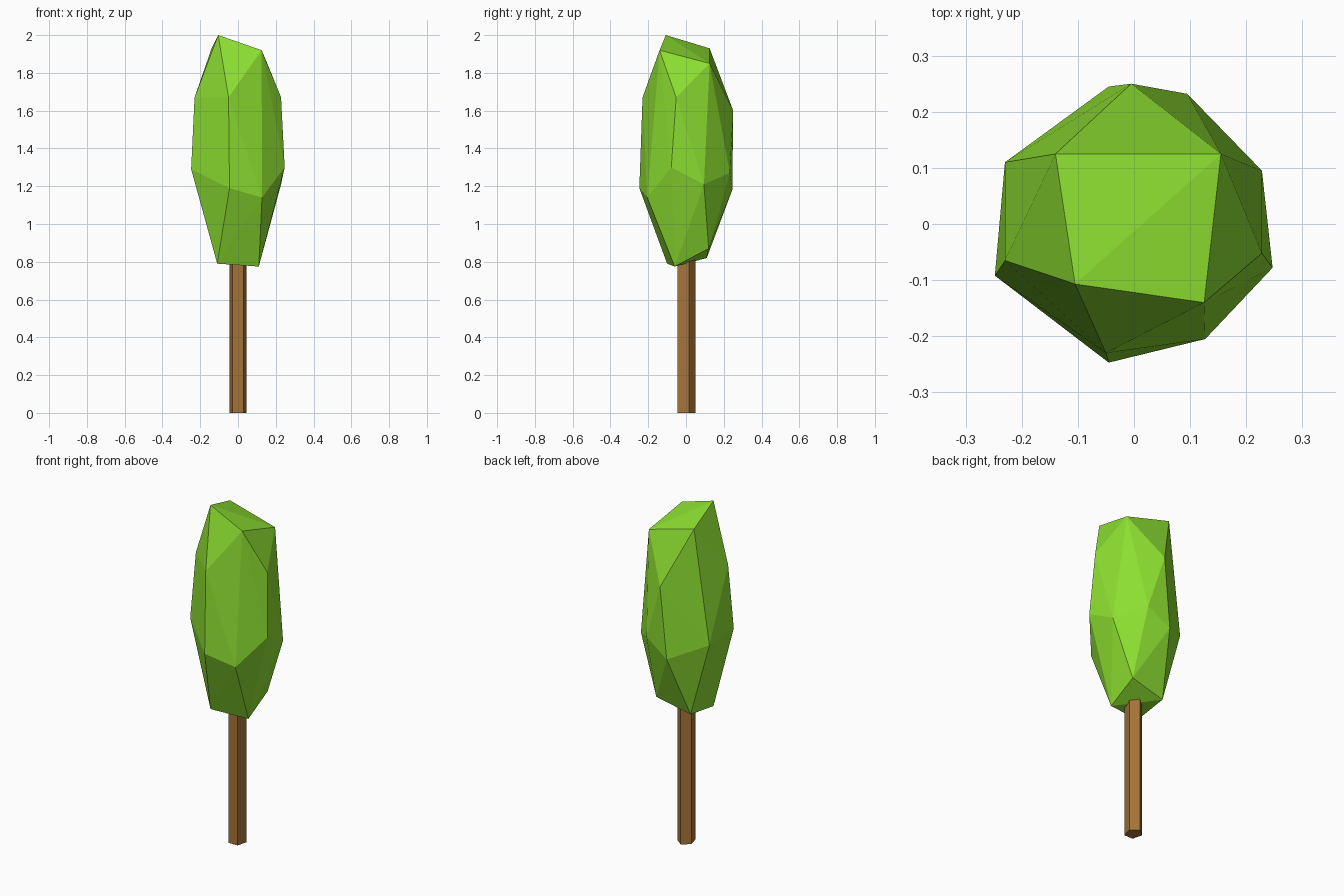
import bpy, bmesh

if "Cube" in bpy.data.objects:
    bpy.data.objects.remove(bpy.data.objects["Cube"])


def material(name, rgb):
    m = bpy.data.materials.new(name)
    m.diffuse_color = (*rgb, 1)
    m.use_nodes = True
    m.node_tree.nodes["Principled BSDF"].inputs["Base Color"].default_value = m.diffuse_color
    return m


def hull_object(name, points, mat):
    """Flat-faced convex solid around a few points."""
    bm = bmesh.new()
    for p in points:
        bm.verts.new(p)
    out = bmesh.ops.convex_hull(bm, input=bm.verts[:])
    loose = [v for v in bm.verts if not v.link_faces]
    bmesh.ops.delete(bm, geom=loose, context='VERTS')
    bmesh.ops.recalc_face_normals(bm, faces=bm.faces[:])
    me = bpy.data.meshes.new(name)
    bm.to_mesh(me)
    bm.free()
    me.materials.append(mat)
    ob = bpy.data.objects.new(name, me)
    bpy.context.collection.objects.link(ob)
    return ob


leaf_green = material("leaf green", (0.262, 0.73, 0.03))
bark_brown = material("bark brown", (0.376, 0.175, 0.04))

# Foliage: four irregular rings of corners, bottom to top
bottom = [(-0.11, -0.10, 0.79), (0.11, -0.06, 0.775), (0.11, 0.12, 0.87), (-0.107, 0.11, 0.82)]
belly = [(-0.045, -0.247, 1.19), (0.127, -0.205, 1.14), (0.247, -0.078, 1.30), (0.228, 0.095, 1.21),
         (0.095, 0.232, 1.27), (-0.045, 0.245, 1.18), (-0.23, 0.11, 1.26), (-0.248, -0.092, 1.29)]
shoulder = [(-0.05, -0.23, 1.67), (0.228, -0.052, 1.67), (-0.005, 0.25, 1.60), (-0.23, -0.065, 1.67)]
crown = [(-0.105, -0.107, 2.0), (0.125, -0.14, 1.92), (0.155, 0.125, 1.85), (-0.14, 0.125, 1.93)]
hull_object("foliage", bottom + belly + shoulder + crown, leaf_green)

# Trunk: five-sided post running up into the foliage
section = [(0, 0.05), (-0.045, 0.015), (-0.029, -0.046), (0.029, -0.046), (0.045, 0.015)]
hull_object("trunk", [(x, y, z) for z in (0, 0.95) for x, y in section], bark_brown)
